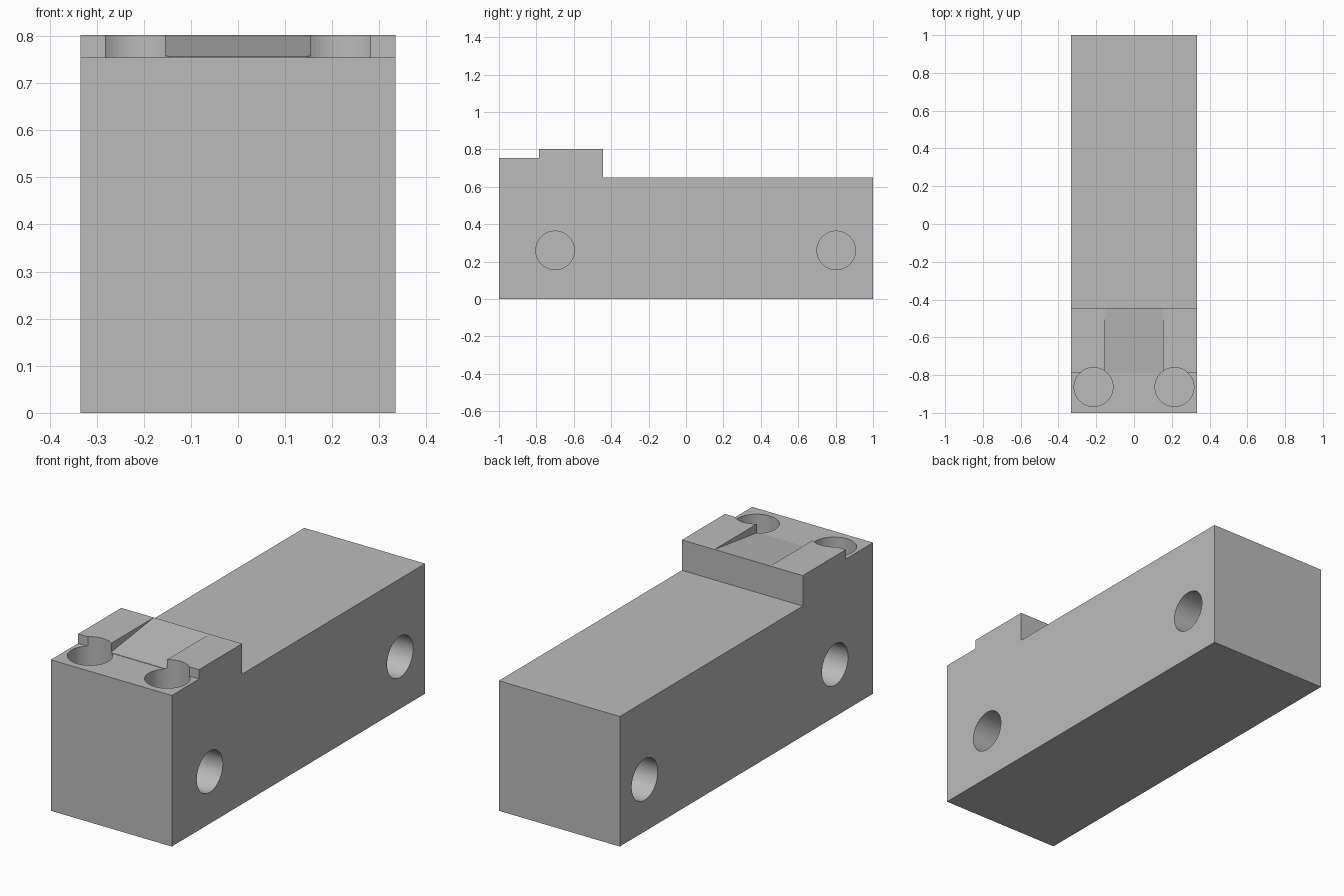
import bpy, bmesh
from math import pi
from mathutils import Matrix

if "Cube" in bpy.data.objects:
    bpy.data.objects.remove(bpy.data.objects["Cube"], do_unlink=True)

HALF_WIDTH = 0.334
HOLE_RADIUS = 0.103

grey = bpy.data.materials.new("plain grey")
grey.use_nodes = True
colour = (0.5, 0.5, 0.5, 1)
grey.diffuse_color = colour
grey.node_tree.nodes["Principled BSDF"].inputs["Base Color"].default_value = colour


def add_object(name, bm):
    bmesh.ops.recalc_face_normals(bm, faces=bm.faces)
    mesh = bpy.data.meshes.new(name)
    bm.to_mesh(mesh)
    bm.free()
    mesh.materials.append(grey)
    obj = bpy.data.objects.new(name, mesh)
    bpy.context.collection.objects.link(obj)
    return obj


def extrude_profile(name, profile, half_width):
    """Extrude a side profile of (y, z) points across the width."""
    bm = bmesh.new()
    face = bm.faces.new([bm.verts.new((-half_width, y, z)) for y, z in profile])
    new = bmesh.ops.extrude_face_region(bm, geom=[face])["geom"]
    verts = [v for v in new if isinstance(v, bmesh.types.BMVert)]
    bmesh.ops.translate(bm, verts=verts, vec=(2 * half_width, 0, 0))
    return add_object(name, bm)


def cylinder(name, centre, length, sideways=False):
    bm = bmesh.new()
    turn = Matrix.Rotation(pi / 2 if sideways else 0, 4, "Y")
    bmesh.ops.create_cone(bm, cap_ends=True, segments=64, radius1=HOLE_RADIUS,
                          radius2=HOLE_RADIUS, depth=length,
                          matrix=Matrix.Translation(centre) @ turn)
    return add_object(name, bm)


# Stepped block
block = extrude_profile("stepped_block", [
    (-1, 0), (1, 0), (1, 0.65), (-0.445, 0.65),
    (-0.445, 0.802), (-0.785, 0.802), (-0.785, 0.755), (-1, 0.755)], HALF_WIDTH)

# Sloping channel through the raised step
cutters = [extrude_profile("ramp_cutter", [
    (-0.9, 0.757), (-0.785, 0.757), (-0.445, 0.802), (-0.4, 0.808),
    (-0.4, 0.9), (-0.9, 0.9)], 0.154)]

# Blind holes: two in the top, two in each side
for side in (-1, 1):
    cutters.append(cylinder("top_hole_cutter", (side * 0.214, -0.863, 0.7), 0.4))
    for y in (-0.7, 0.803):
        cutters.append(cylinder("side_hole_cutter",
                                (side * HALF_WIDTH, y, 0.26), 0.4, True))

bpy.ops.object.select_all(action="DESELECT")
bpy.context.view_layer.objects.active = block
block.select_set(True)
for cutter in cutters:
    cutter.hide_render = True
    cut = block.modifiers.new("cut", "BOOLEAN")
    cut.operation = "DIFFERENCE"
    cut.solver = "EXACT"
    cut.object = cutter
    bpy.ops.object.modifier_apply(modifier=cut.name)
    bpy.data.objects.remove(cutter, do_unlink=True)

# Smooth hole walls, sharp block edges
bpy.ops.object.shade_smooth_by_angle(angle=pi / 36)
